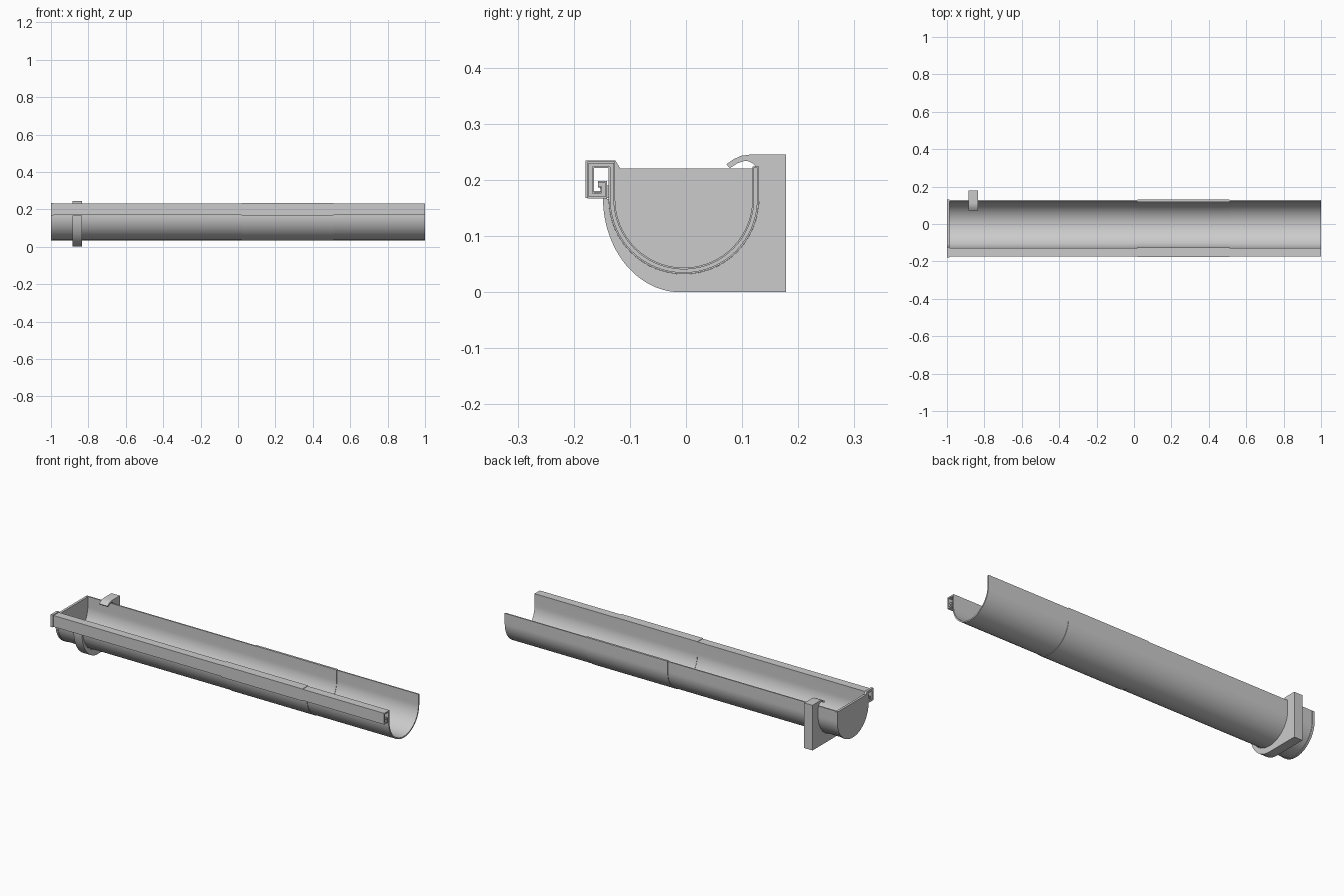
import bpy, bmesh, math
from mathutils import Vector

if "Cube" in bpy.data.objects:
    bpy.data.objects.remove(bpy.data.objects["Cube"], do_unlink=True)

grey = bpy.data.materials.new("light grey")
grey.use_nodes = True
grey.diffuse_color = (0.6, 0.6, 0.6, 1)
grey.node_tree.nodes["Principled BSDF"].inputs["Base Color"].default_value = (0.6, 0.6, 0.6, 1)

CY, CZ = -0.004, 0.166   # centre of the half-round trough
R_MID = 0.128            # middle of the trough wall
R_OUT = 0.134            # outside of the thicker fittings


def arc(cy, cz, ry, rz, start, end, n):
    """Points on an elliptical arc in the y-z plane, angles in degrees."""
    angles = [math.radians(start + (end - start) * i / n) for i in range(n + 1)]
    return [(cy + ry * math.cos(a), cz + rz * math.sin(a)) for a in angles]


def extrude(name, outline, x0, x1):
    """Solid prism along x from a y-z outline."""
    bm = bmesh.new()
    face = bm.faces.new([bm.verts.new((x0, y, z)) for y, z in outline])
    result = bmesh.ops.extrude_face_region(bm, geom=[face])
    moved = [g for g in result["geom"] if isinstance(g, bmesh.types.BMVert)]
    bmesh.ops.translate(bm, verts=moved, vec=(x1 - x0, 0, 0))
    bmesh.ops.recalc_face_normals(bm, faces=bm.faces)
    mesh = bpy.data.meshes.new(name)
    bm.to_mesh(mesh)
    bm.free()
    mesh.materials.append(grey)
    obj = bpy.data.objects.new(name, mesh)
    bpy.context.collection.objects.link(obj)
    bpy.ops.object.select_all(action='DESELECT')
    obj.select_set(True)
    bpy.context.view_layer.objects.active = obj
    bpy.ops.object.shade_smooth_by_angle(angle=math.radians(25))
    return obj


def thicken(path, half):
    """Outline of a sheet of constant thickness following a path, mitred at corners."""
    pts = [Vector(p) for p in path]
    sides = ([], [])
    for i, p in enumerate(pts):
        before = (p - pts[i - 1]).normalized() if i else None
        after = (pts[i + 1] - p).normalized() if i < len(pts) - 1 else None
        before, after = before or after, after or before
        normal = Vector((-before.y - after.y, before.x + after.x)).normalized()
        normal *= half / normal.dot(Vector((-before.y, before.x)))
        sides[0].append(tuple(p + normal))
        sides[1].append(tuple(p - normal))
    return sides[0] + sides[1][::-1]


def gutter_path(rim):
    """Back rim, half-round trough, then a rolled box bead along the front."""
    bead = [(-0.132, 0.227), (-0.170, 0.227), (-0.170, 0.173),
            (-0.147, 0.173), (-0.147, 0.192), (-0.157, 0.192)]
    return [(CY + R_MID, rim)] + arc(CY, CZ, R_MID, R_MID, 0, -180, 48) + bead


# Long trough and the thicker joining sleeve around it
extrude("gutter", thicken(gutter_path(0.222), 0.0035), -0.995, 1.0)
extrude("joining_sleeve", thicken(gutter_path(0.224), 0.0058), 0.02, 0.51)

# End cap: solid plate plus an open frame around the bead
plate = arc(CY, CZ, R_OUT, R_OUT, 0, -180, 48)
plate += [(-0.138, 0.235), (-0.126, 0.235), (-0.117, 0.22), (0.13, 0.22)]
extrude("end_cap_plate", plate, -1.0, -0.987)
frame = [(-0.134, 0.229), (-0.173, 0.229), (-0.173, 0.174), (-0.138, 0.174)]
extrude("end_cap_bead_frame", thicken(frame, 0.006), -1.0, -0.987)
extrude("end_cap_frame_lip", [(-0.157, 0.19), (-0.138, 0.19), (-0.138, 0.168),
                              (-0.146, 0.168), (-0.146, 0.197), (-0.157, 0.197)][::-1],
        -0.999, -0.988)

# Wall bracket: curved cradle, flat back and a clip over the rear rim
cradle = arc(CY, CZ, R_OUT, R_OUT, -180, 0, 40)
clip_inside = arc(0.105, 0.206, 0.025, 0.028, 0, 90, 8) + [(0.092, 0.23), (0.078, 0.221)]
clip_outside = [(0.072, 0.228), (0.085, 0.237), (0.098, 0.243), (0.113, 0.245)]
back = [(0.178, 0.245), (0.178, 0.0)]
belly = arc(-0.01, 0.168, 0.138, 0.168, -90, -180, 24)
extrude("wall_bracket", cradle + clip_inside + clip_outside + back + belly, -0.885, -0.835)
